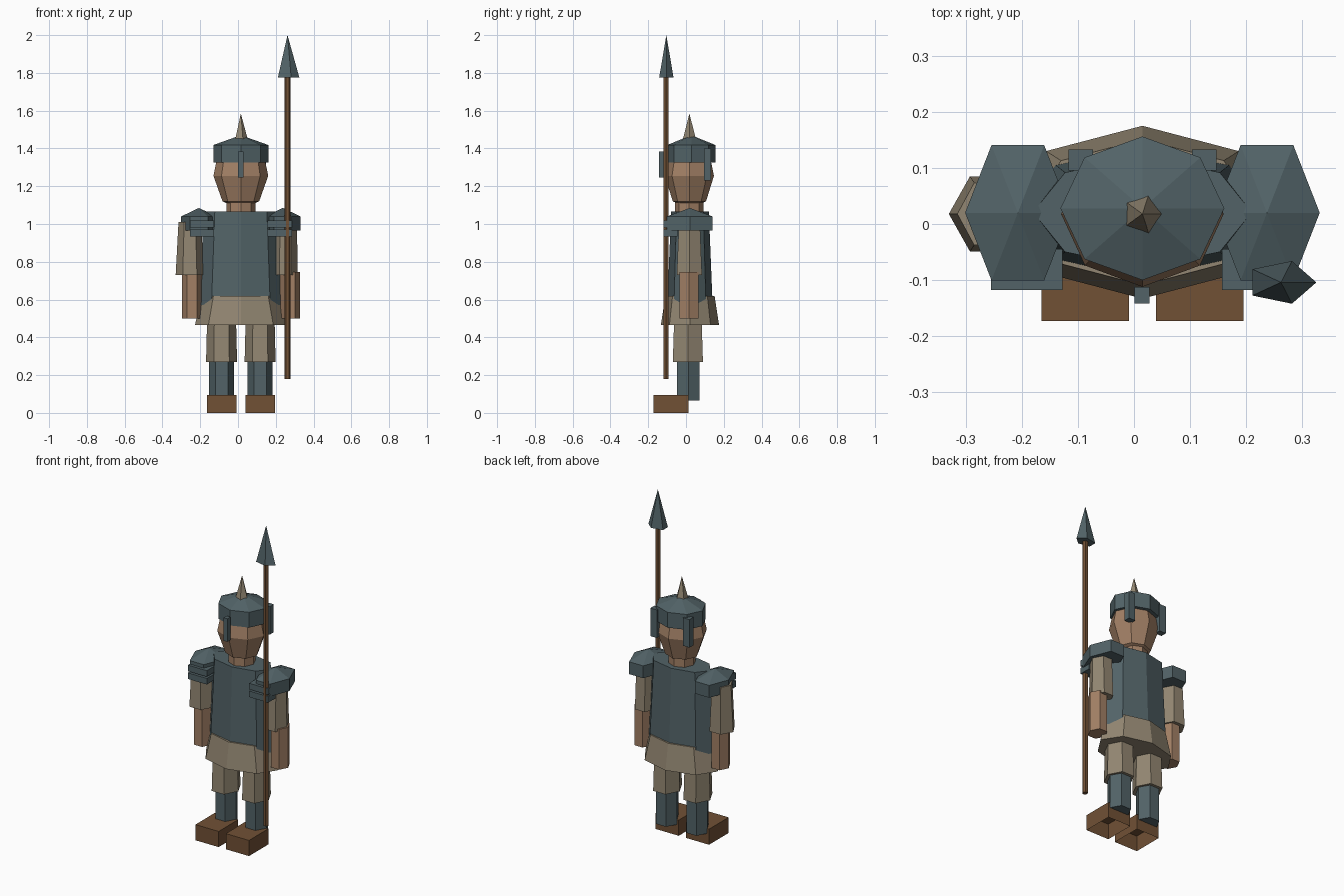
import bpy, bmesh, math

if "Cube" in bpy.data.objects:
    bpy.data.objects.remove(bpy.data.objects["Cube"])

CX = 0.015  # body centre line


def material(name, rgb):
    m = bpy.data.materials.new(name)
    m.diffuse_color = (*rgb, 1)
    m.use_nodes = True
    m.node_tree.nodes["Principled BSDF"].inputs["Base Color"].default_value = m.diffuse_color
    return m


STEEL = material("steel", (0.084, 0.124, 0.136))
CLOTH = material("tan cloth", (0.29, 0.24, 0.168))
SKIN = material("skin", (0.36, 0.215, 0.13))
LEATHER = material("brown leather", (0.165, 0.082, 0.036))


def finish(name, bm, mat):
    bmesh.ops.recalc_face_normals(bm, faces=bm.faces)
    me = bpy.data.meshes.new(name)
    bm.to_mesh(me)
    bm.free()
    me.materials.append(mat)
    ob = bpy.data.objects.new(name, me)
    bpy.context.collection.objects.link(ob)
    return ob


def loft(name, mat, sides, x, y, rings, apex=None):
    """Stack elliptical rings (z, rx, ry); optional pointed top at z = apex."""
    bm = bmesh.new()
    loops = []
    for z, rx, ry in rings:
        loops.append([bm.verts.new((x + rx * math.cos(2 * math.pi * i / sides),
                                    y + ry * math.sin(2 * math.pi * i / sides), z))
                      for i in range(sides)])
    for a, b in zip(loops, loops[1:]):
        for i in range(sides):
            j = (i + 1) % sides
            bm.faces.new((a[i], a[j], b[j], b[i]))
    bm.faces.new(loops[0][::-1])
    if apex is None:
        bm.faces.new(loops[-1])
    else:
        tip = bm.verts.new((x, y, apex))
        for i in range(sides):
            bm.faces.new((loops[-1][i], loops[-1][(i + 1) % sides], tip))
    return finish(name, bm, mat)


def box(name, mat, xs, ys, zs, open_bottom=False):
    bm = bmesh.new()
    bmesh.ops.create_cube(bm, size=1)
    for v in bm.verts:
        v.co = [r[0] if c < 0 else r[1] for c, r in zip(v.co, (xs, ys, zs))]
    if open_bottom:
        low = [f for f in bm.faces if all(v.co.z == zs[0] for v in f.verts)]
        bmesh.ops.delete(bm, geom=low, context='FACES_ONLY')
    return finish(name, bm, mat)


# Torso and skirt
loft("breastplate", STEEL, 8, CX, 0.021, [(0.57, 0.22, 0.12), (1.065, 0.195, 0.1)])
loft("skirt", CLOTH, 8, CX, 0.021, [(0.465, 0.243, 0.154), (0.62, 0.205, 0.13)])

# Head and neck
loft("neck", SKIN, 8, CX, 0.017, [(1.05, 0.077, 0.075), (1.13, 0.077, 0.075)])
loft("head", SKIN, 8, CX, 0.018,
     [(1.11, 0.075, 0.065), (1.12, 0.097, 0.088), (1.255, 0.145, 0.13), (1.4, 0.115, 0.1)])

# Helmet with spike, nose guard and rear plates
loft("helmet", STEEL, 8, CX, 0.028, [(1.325, 0.146, 0.128), (1.418, 0.146, 0.128)], 1.47)
loft("helmet_spike", CLOTH, 5, CX, 0.018, [(1.45, 0.036, 0.036)], 1.585)
box("nose_guard", STEEL, (0.001, 0.028), (-0.142, -0.112), (1.245, 1.385))

for s, side in ((-1, "left"), (1, "right")):
    # Rear helmet plate
    px = CX + s * 0.11
    box(side + "_helmet_plate", STEEL, (px - 0.022, px + 0.022), (0.095, 0.133), (1.23, 1.4))

    # Shoulder guard with two front strips
    sx = CX + s * 0.222
    loft(side + "_shoulder_guard", STEEL, 6, sx, 0.02,
         [(0.965, 0.094, 0.139), (1.04, 0.094, 0.139)], 1.085)
    bx = CX + s * 0.206
    for i, z in enumerate((0.935, 0.982)):
        box(f"{side}_shoulder_strip_{i + 1}", STEEL, (bx - 0.064, bx + 0.064),
            (-0.118, -0.045), (z, z + 0.037))

    # Arm: sleeve and forearm
    ax = -0.255 if s < 0 else 0.252
    loft(side + "_sleeve", CLOTH, 6, ax, 0.018,
         [(0.73, 0.075 if s < 0 else 0.064, 0.077), (1.01, 0.06, 0.064)])
    loft(side + "_forearm", SKIN, 6, CX + s * 0.259, 0.015,
         [(0.5, 0.053, 0.058), (0.745, 0.053, 0.058)])

    # Leg: trouser, greave and open-bottomed shoe
    lx = CX + s * 0.102
    loft(side + "_trouser", CLOTH, 6, lx, 0.01, [(0.27, 0.082, 0.092), (0.52, 0.076, 0.083)])
    loft(side + "_greave", STEEL, 6, lx, 0.013, [(0.065, 0.066, 0.069), (0.29, 0.066, 0.069)])
    box(side + "_shoe", LEATHER, (lx - 0.078, lx + 0.078), (-0.173, 0.014), (0, 0.095), True)

# Spear
loft("spear_shaft", LEATHER, 6, 0.262, -0.106, [(0.18, 0.016, 0.016), (1.79, 0.016, 0.016)])
loft("spear_tip", STEEL, 5, 0.262, -0.104, [(1.775, 0.063, 0.04)], 2.0)
